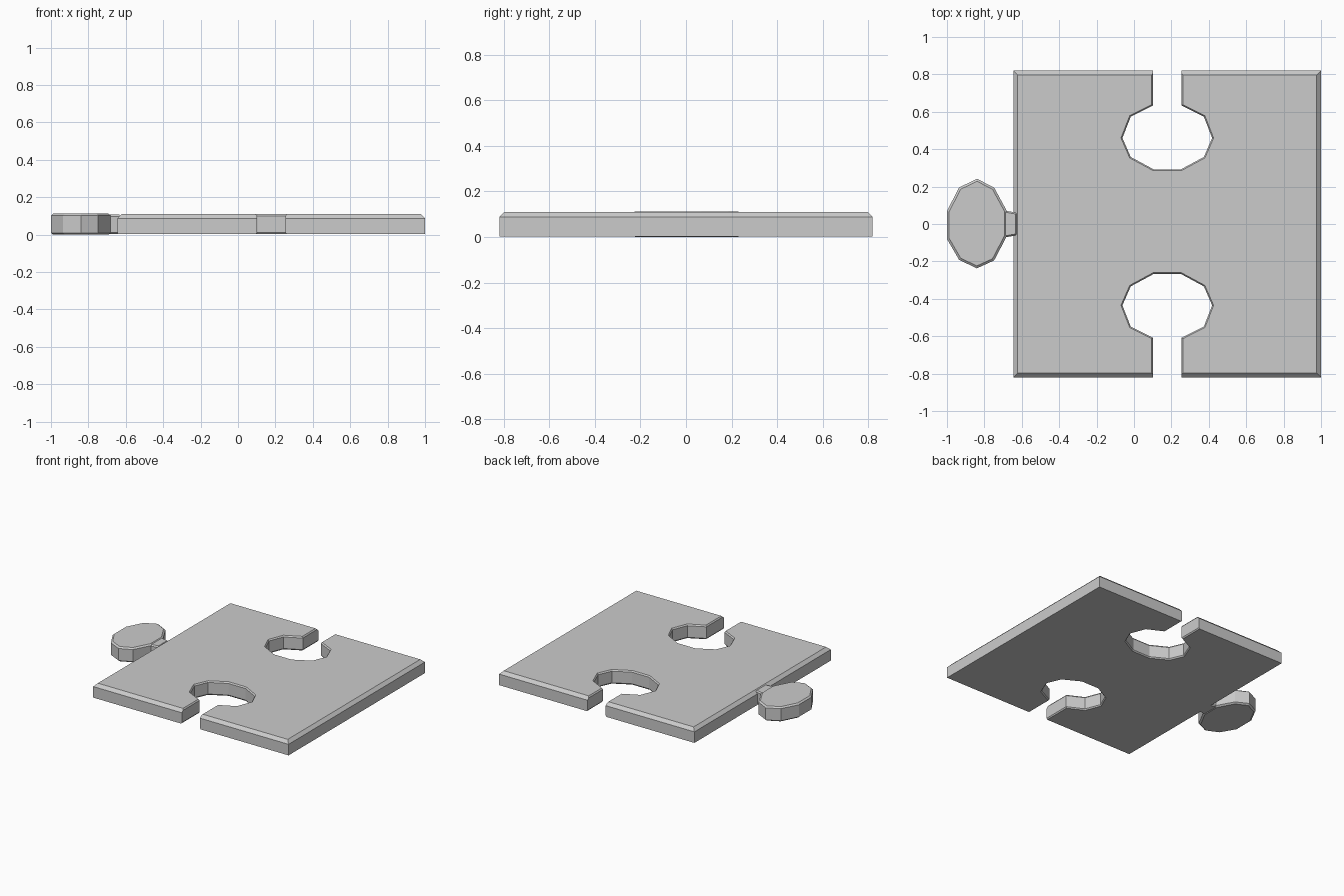
import bpy
import bmesh
from mathutils import Vector

if "Cube" in bpy.data.objects:
    bpy.data.objects.remove(bpy.data.objects["Cube"])

TOP = 0.112


def offset(pts, d):
    """Move a counter-clockwise outline outward by d with mitred corners."""
    out = []
    for i, p in enumerate(pts):
        p = Vector(p)
        a = (p - Vector(pts[i - 1])).normalized()
        b = (Vector(pts[(i + 1) % len(pts)]) - p).normalized()
        n1, n2 = Vector((a.y, -a.x)), Vector((b.y, -b.x))
        out.append(p + (n1 + n2) * d / (1 + n1.dot(n2)))
    return out


def prism(name, pts, layers):
    """Loft an outline through (height, offset) layers and cap both ends."""
    bm = bmesh.new()
    rings = [[bm.verts.new((p.x, p.y, z)) for p in offset(pts, d)] for z, d in layers]
    n = len(pts)
    for lo, hi in zip(rings, rings[1:]):
        for i in range(n):
            j = (i + 1) % n
            bm.faces.new((lo[i], lo[j], hi[j], hi[i]))
    bm.faces.new(rings[0][::-1])
    bm.faces.new(rings[-1])
    bmesh.ops.recalc_face_normals(bm, faces=bm.faces)
    me = bpy.data.meshes.new(name)
    bm.to_mesh(me)
    bm.free()
    ob = bpy.data.objects.new(name, me)
    bpy.context.collection.objects.link(ob)
    return ob


# square plate with a chamfered top rim
body = prism("plate", [(-0.645, -0.82), (1, -0.82), (1, 0.82), (-0.645, 0.82)],
             [(0.003, 0), (0.087, 0), (0.11, -0.023)])

# keyhole sockets at both ends, flared so their rims are chamfered
half = [(0.078, 0.95), (0.078, 0.635), (0.197, 0.575), (0.242, 0.46), (0.197, 0.357), (0.073, 0.29)]
CX = 0.178
socket = [(CX - x, y) for x, y in half] + [(CX + x, y) for x, y in reversed(half)]
lower = [(x, 0.025 - y) for x, y in reversed(socket)]
flare = [(-0.01, 0.014), (0.012, -0.002), (0.1, -0.002), (0.122, 0.014)]
for name, pts in (("back_socket_cutter", socket), ("front_socket_cutter", lower)):
    cutter = prism(name, pts, flare)
    cutter.hide_render = True
    mod = body.modifiers.new(name, 'BOOLEAN')
    mod.operation = 'DIFFERENCE'
    mod.solver = 'EXACT'
    mod.object = cutter
    bpy.context.view_layer.objects.active = body
    bpy.ops.object.modifier_apply(modifier=name)
    bpy.data.objects.remove(cutter)

# ten-sided tab head
head = [(-0.84, 0.242), (-0.935, 0.195), (-1, 0.07), (-1, -0.08), (-0.935, -0.192),
        (-0.84, -0.237), (-0.748, -0.195), (-0.68, -0.065), (-0.68, 0.07), (-0.748, 0.195)]
prism("tab_head", head, [(0, -0.012), (0.01, 0), (TOP - 0.01, 0), (TOP, -0.012)])

# short neck joining the tab to the plate
neck = [(-0.71, -0.075), (-0.625, -0.06), (-0.625, 0.06), (-0.71, 0.075)]
prism("tab_neck", neck, [(0.004, -0.008), (0.012, 0), (0.098, 0), (0.107, -0.008)])
